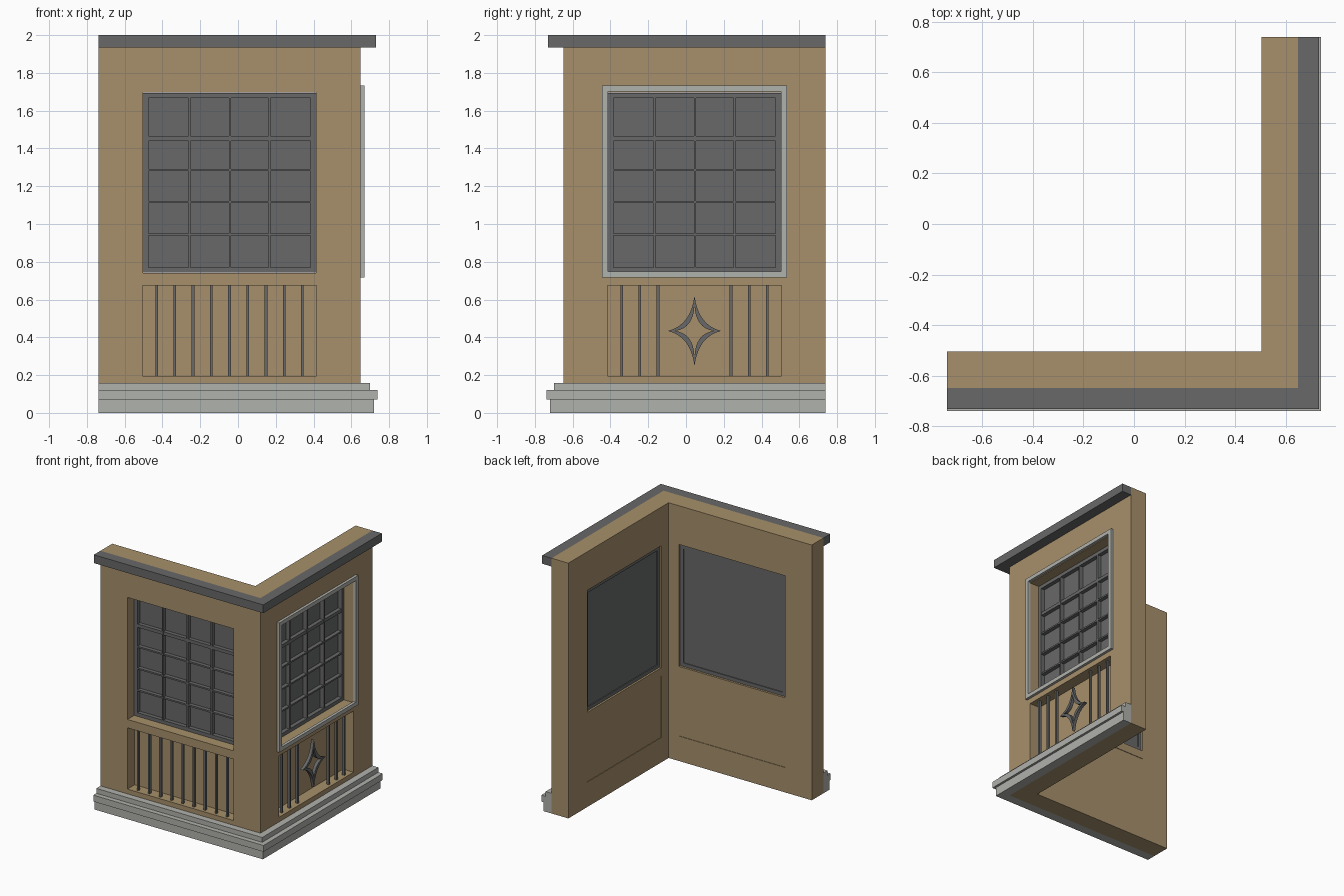
import bpy
import bmesh
from math import pi
from mathutils import Matrix, Vector

OUT, INN, END = 0.648, 0.503, 0.738   # wall outer face, inner face, open ends

if "Cube" in bpy.data.objects:
    bpy.data.objects.remove(bpy.data.objects["Cube"])


def material(name, rgb):
    m = bpy.data.materials.new(name)
    m.use_nodes = True
    m.diffuse_color = (*rgb, 1)
    m.node_tree.nodes["Principled BSDF"].inputs["Base Color"].default_value = (*rgb, 1)
    return m


TAN = material("tan_plaster", (0.386, 0.279, 0.147))
GREY = material("dark_grey", (0.138, 0.140, 0.140))
PALE = material("pale_stone", (0.434, 0.445, 0.413))


def finish(name, bm, mat, matrix=None):
    if matrix:
        bm.transform(matrix)
    bmesh.ops.recalc_face_normals(bm, faces=bm.faces)
    mesh = bpy.data.meshes.new(name)
    bm.to_mesh(mesh)
    bm.free()
    mesh.materials.append(mat)
    ob = bpy.data.objects.new(name, mesh)
    bpy.context.scene.collection.objects.link(ob)
    return ob


def corner_strip(name, inner, outer, z0, z1, mat):
    """L-shaped prism following the two walls."""
    bm = bmesh.new()
    plan = [(-END, -outer), (outer, -outer), (outer, END),
            (inner, END), (inner, -inner), (-END, -inner)]
    face = bm.faces.new([bm.verts.new((x, y, z0)) for x, y in plan])
    ext = bmesh.ops.extrude_face_region(bm, geom=[face])["geom"]
    bmesh.ops.translate(bm, vec=(0, 0, z1 - z0),
                        verts=[v for v in ext if isinstance(v, bmesh.types.BMVert)])
    return finish(name, bm, mat)


def add_box(bm, u0, u1, d0, d1, z0, z1):
    """Box along the wall (u), into the wall (d) and up (z)."""
    size = Matrix.Diagonal((u1 - u0, d1 - d0, z1 - z0, 1))
    mid = Vector((u0 + u1, d0 + d1, z0 + z1)) / 2
    bmesh.ops.create_cube(bm, size=1, matrix=Matrix.Translation(mid) @ size)


def add_frame(bm, half, z0, z1, width, d0, d1):
    for u in (-half, half - width):
        add_box(bm, u, u + width, d0, d1, z0, z1)
    for z in (z0, z1 - width):
        add_box(bm, width - half, half - width, d0, d1, z, z + width)


def boxes(name, items, mat, place):
    bm = bmesh.new()
    for item in items:
        add_box(bm, *item)
    return finish(name, bm, mat, place)


def star_loop(bm, w, h, cu, cz, d):
    """Four-pointed loop with concave sides."""
    tips = [(w, 0), (0, h), (-w, 0), (0, -h)]
    verts = []
    for i, a in enumerate(tips):
        b = tips[(i + 1) % 4]
        for k in range(8):
            t = k / 8
            p, q, r = (1 - t) ** 2, 2 * t * (1 - t), t * t
            u = p * a[0] + r * b[0] + q * cu * (a[0] + b[0]) / w
            z = p * a[1] + r * b[1] + q * cz * (a[1] + b[1]) / h
            verts.append(bm.verts.new((u, d, z + 0.434)))
    return verts


def star(name, d0, d1, place):
    bm = bmesh.new()
    rings = [star_loop(bm, 0.14, 0.185, 0.02, 0.03, d0), star_loop(bm, 0.14, 0.185, 0.02, 0.03, d1),
             star_loop(bm, 0.105, 0.14, 0.004, 0.012, d1), star_loop(bm, 0.105, 0.14, 0.004, 0.012, d0)]
    n = len(rings[0])
    for j in range(4):
        a, b = rings[j], rings[(j + 1) % 4]
        for i in range(n):
            k = (i + 1) % n
            bm.faces.new((a[i], a[k], b[k], b[i]))
    return finish(name, bm, GREY, place)


# Walls, plinth courses and cornice
wall = corner_strip("corner_wall", INN, OUT, 0, 2, TAN)
corner_strip("plinth_bottom", OUT, 0.72, 0, 0.07, PALE)
corner_strip("plinth_middle", OUT, 0.738, 0.07, 0.12, PALE)
corner_strip("plinth_top", OUT, 0.70, 0.12, 0.158, PALE)
corner_strip("cornice", OUT, 0.73, 1.935, 2, GREY)

# The side wall repeats the front one, turned a quarter
for side, angle, centre in (("front", 0, -0.045), ("side", pi / 2, 0.045)):
    place = Matrix.Rotation(angle, 4, "Z") @ Matrix.Translation((centre, -OUT, 0))

    # Window and niche openings
    cutter = boxes("opening_cutter", [(-0.459, 0.459, -0.1, 0.3, 0.741, 1.697),
                                      (-0.46, 0.46, -0.1, 0.3, 0.195, 0.675)], TAN, place)
    mod = wall.modifiers.new("openings", "BOOLEAN")
    mod.operation, mod.solver, mod.object = "DIFFERENCE", "EXACT", cutter
    bpy.context.view_layer.objects.active = wall
    with bpy.context.temp_override(object=wall, active_object=wall):
        bpy.ops.object.modifier_apply(modifier=mod.name)
    bpy.data.objects.remove(cutter)

    # Window: frame, glazing bars and panes
    bm = bmesh.new()
    add_frame(bm, 0.457, 0.743, 1.694, 0.028, 0.08, 0.132)
    finish(side + "_window_frame", bm, GREY, place)
    bars = [(u - 0.006, u + 0.006, 0.08, 0.115, 0.76, 1.68) for u in (-0.212, 0.003, 0.212)]
    bars += [(-0.44, 0.44, 0.082, 0.115, z - w, z + w)
             for z, w in ((1.452, 0.013), (1.286, 0.006), (1.116, 0.006), (0.945, 0.006))]
    boxes(side + "_glazing_bars", bars, GREY, place)
    boxes(side + "_window_panes", [(-0.44, 0.44, 0.112, 0.125, 0.76, 1.68)], GREY, place)

    # Niche: back panel and upright bars
    boxes(side + "_niche_panel", [(-0.46, 0.46, 0.09, 0.141, 0.195, 0.675)], TAN, place)
    slots = [k for k in range(-4, 5) if side == "front" or abs(k) > 1]
    boxes(side + "_niche_bars", [(k * 0.0965 - 0.007, k * 0.0965 + 0.007, 0.022, 0.042, 0.195, 0.675)
                                 for k in slots], GREY, place)

    # Side wall only: raised window casing and star ornament
    if side == "side":
        bm = bmesh.new()
        add_frame(bm, 0.489, 0.718, 1.733, 0.031, -0.021, 0.002)
        finish("side_window_casing", bm, PALE, place)
        star("side_star_ornament", 0.02, 0.045, place)
